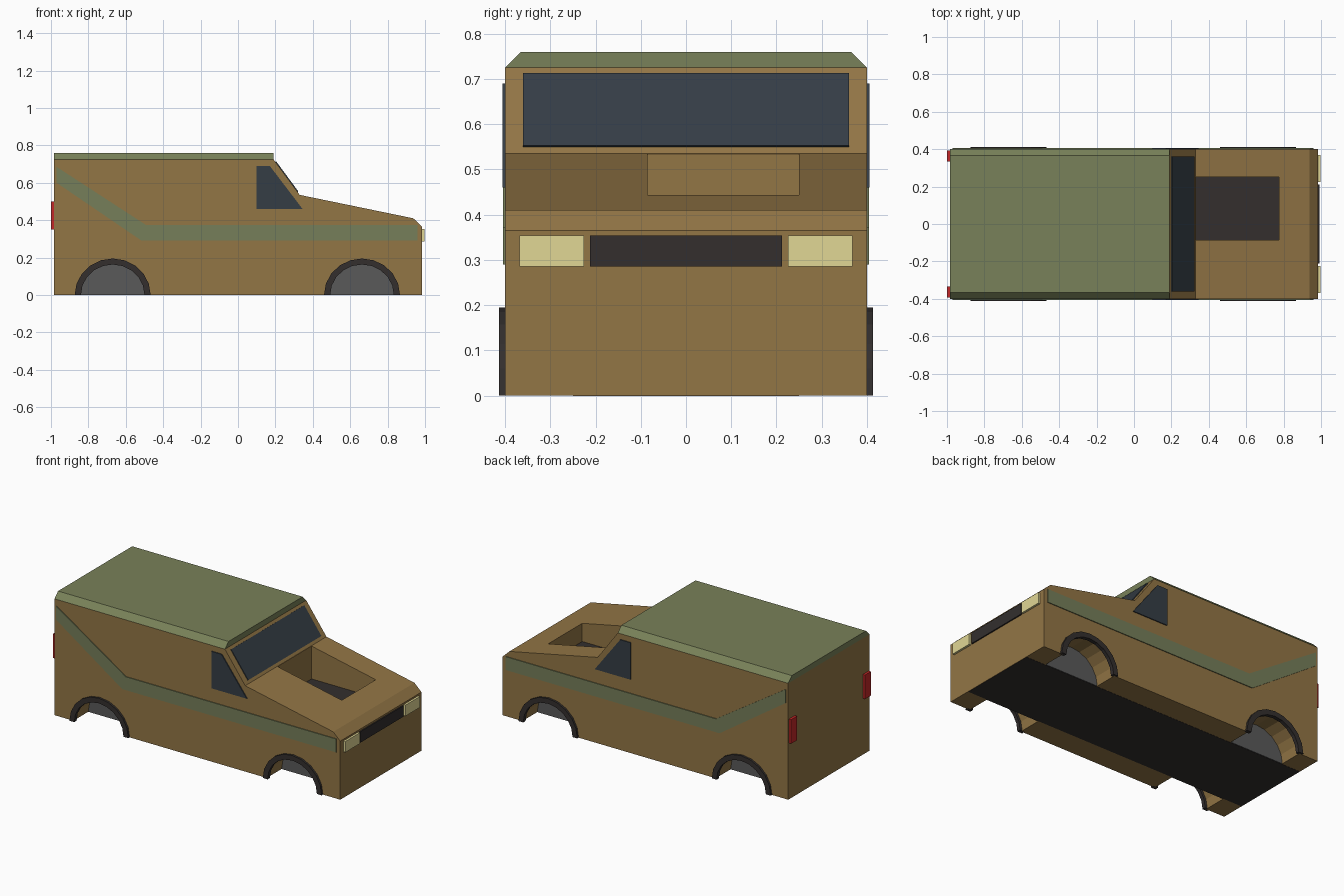
import bpy, bmesh
from math import sin, cos, pi

if "Cube" in bpy.data.objects:
    bpy.data.objects.remove(bpy.data.objects["Cube"])


def material(name, rgb):
    m = bpy.data.materials.new(name)
    m.diffuse_color = (*rgb, 1)
    m.use_nodes = True
    m.node_tree.nodes["Principled BSDF"].inputs["Base Color"].default_value = m.diffuse_color
    return m


BROWN = material("brown paint", (0.29, 0.18, 0.06))
GREEN = material("green paint", (0.19, 0.22, 0.10))
STRIPE = material("stripe green", (0.18, 0.21, 0.10))
GLASS = material("dark glass", (0.035, 0.047, 0.06))
DARK = material("dark trim", (0.033, 0.028, 0.027))
GREY = material("well grey", (0.10, 0.10, 0.10))
LAMP = material("headlight cream", (0.75, 0.68, 0.30))
RED = material("tail light red", (0.55, 0.02, 0.02))


def prism(name, pts, a, b, mat, axis="y"):
    """Extrude a profile along y (points are x,z) or along x (points are y,z)."""
    bm = bmesh.new()
    place = (lambda p, t: (p[0], t, p[1])) if axis == "y" else (lambda p, t: (t, p[0], p[1]))
    face = bm.faces.new([bm.verts.new(place(p, a)) for p in pts])
    out = bmesh.ops.extrude_face_region(bm, geom=[face])
    offset = (0, b - a, 0) if axis == "y" else (b - a, 0, 0)
    bmesh.ops.translate(bm, vec=offset,
                        verts=[v for v in out["geom"] if isinstance(v, bmesh.types.BMVert)])
    bmesh.ops.recalc_face_normals(bm, faces=bm.faces)
    mesh = bpy.data.meshes.new(name)
    bm.to_mesh(mesh)
    bm.free()
    mesh.materials.append(mat)
    obj = bpy.data.objects.new(name, mesh)
    bpy.context.collection.objects.link(obj)
    return obj


def box(name, x, y, z, mat):
    return prism(name, [(x[0], z[0]), (x[1], z[0]), (x[1], z[1]), (x[0], z[1])], *y, mat)


def arch(cx, rx, rz, n=10):
    return [(cx + rx * cos(pi * i / n), rz * sin(pi * i / n)) for i in range(n + 1)]


def cut(target, cutter):
    mod = target.modifiers.new("cut", "BOOLEAN")
    mod.operation = "DIFFERENCE"
    mod.solver = "EXACT"
    mod.object = cutter
    cutter.hide_render = True
    cutter.hide_viewport = True


# Body shell: side profile across the full width
body = prism("body", [(-0.985, 0), (0.985, 0), (0.985, 0.365), (0.937, 0.41),
                      (0.33, 0.535), (0.19, 0.725), (-0.985, 0.725)], -0.4, 0.4, BROWN)

# Roof cap with sloped sides
prism("roof", [(-0.4, 0.725), (0.4, 0.725), (0.365, 0.76), (-0.365, 0.76)],
      -0.985, 0.19, GREEN, "x")

# Open bay in the bonnet with a dark bottom
cut(body, box("bonnet_bay_cutter", (0.332, 0.775), (-0.085, 0.25), (0.32, 0.8), BROWN))
box("bonnet_bay_floor", (0.332, 0.775), (-0.085, 0.25), (0.315, 0.33), DARK)

# Windscreen, slightly proud of the sloping face
nx, nz = 0.805, 0.593
low, high = (0.319, 0.55), (0.201, 0.71)
prism("windscreen", [(p[0] + d * nx, p[1] + d * nz)
                     for p, d in ((low, -0.01), (low, 0.005), (high, 0.005), (high, -0.01))],
      -0.36, 0.36, GLASS)

# Floor pan between the wheel wells
box("floor_pan", (-0.983, 0.983), (-0.25, 0.25), (-0.001, 0.01), DARK)

for s, side in ((-1, "right"), (1, "left")):
    # Wheel wells, their inner walls and arch trims
    for cx, end in ((-0.67, "rear"), (0.663, "front")):
        tag = f"{end}_{side}"
        well = arch(cx, 0.185, 0.178)
        below = [(cx - 0.185, -0.1), (cx + 0.185, -0.1)]
        cut(body, prism(f"well_cutter_{tag}", well + below, s * 0.25, s * 0.5, BROWN))
        prism(f"well_wall_{tag}", well, s * 0.245, s * 0.254, GREY)
        prism(f"arch_trim_{tag}", arch(cx, 0.203, 0.195) + arch(cx, 0.17, 0.163)[::-1],
              s * 0.39, s * 0.413, DARK)

    # Cab side window and side stripe
    prism(f"side_window_{side}", [(0.10, 0.46), (0.345, 0.46), (0.17, 0.69), (0.10, 0.69)],
          s * 0.39, s * 0.406, GLASS)
    prism(f"side_stripe_{side}", [(-0.97, 0.60), (-0.515, 0.29), (0.96, 0.29), (0.96, 0.373),
                                  (-0.49, 0.373), (-0.97, 0.685)], s * 0.39, s * 0.405, STRIPE)

    # Lamps
    box(f"headlight_{side}", (0.97, 0.998), (s * 0.225, s * 0.368), (0.286, 0.354), LAMP)
    box(f"tail_light_{side}", (-1.0, -0.97), (s * 0.335, s * 0.393), (0.35, 0.50), RED)

# Grille
box("grille", (0.97, 0.993), (-0.212, 0.212), (0.286, 0.354), DARK)
